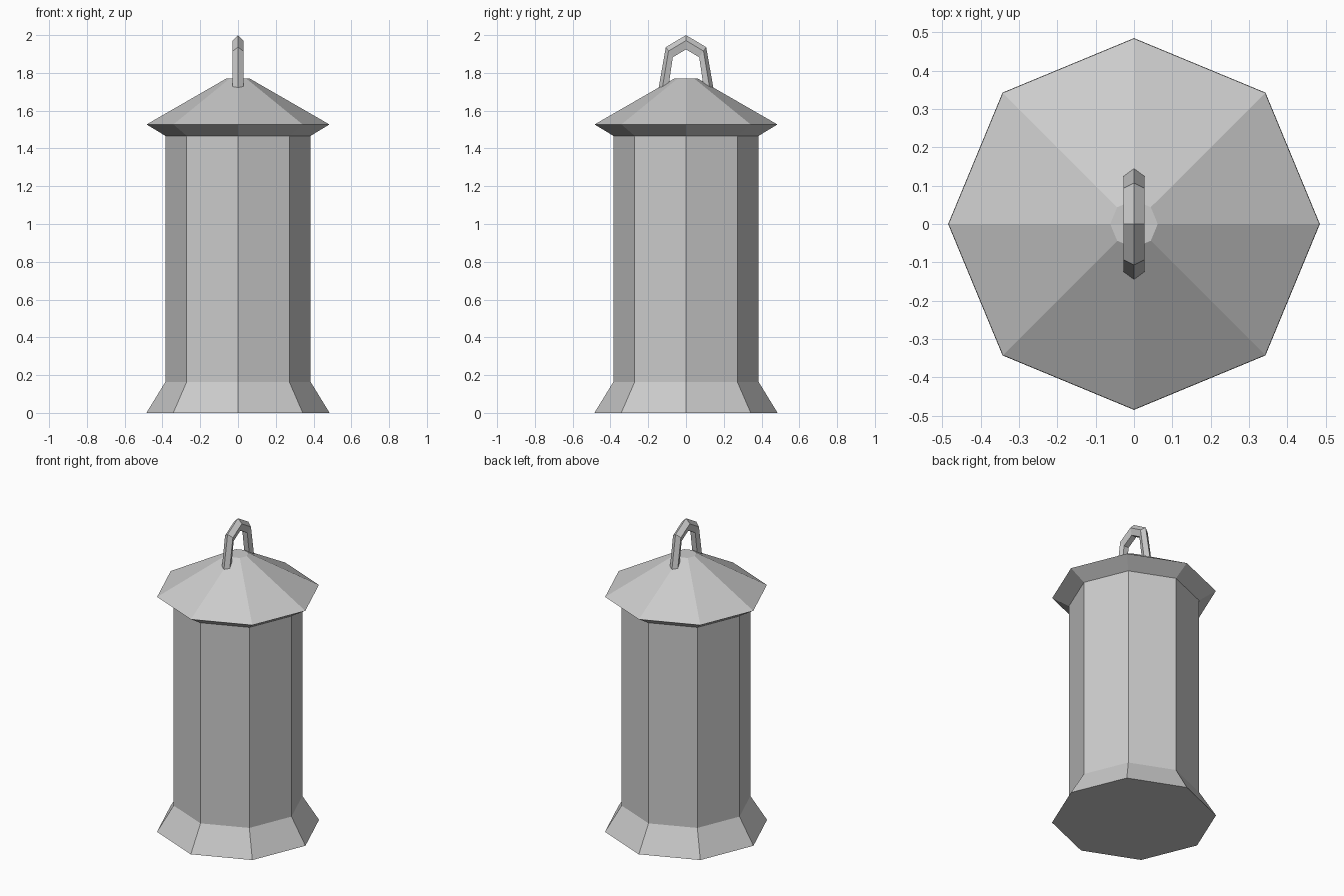
import bpy, bmesh, math

if "Cube" in bpy.data.objects:
    bpy.data.objects.remove(bpy.data.objects["Cube"])


def loft(name, rings):
    """Bridge a list of closed rings and cap both ends."""
    bm = bmesh.new()
    loops = [[bm.verts.new(p) for p in ring] for ring in rings]
    n = len(loops[0])
    for a, b in zip(loops, loops[1:]):
        for i in range(n):
            j = (i + 1) % n
            bm.faces.new((a[i], a[j], b[j], b[i]))
    bm.faces.new(loops[0][::-1])
    bm.faces.new(loops[-1])
    bmesh.ops.recalc_face_normals(bm, faces=bm.faces)
    mesh = bpy.data.meshes.new(name)
    bm.to_mesh(mesh)
    bm.free()
    obj = bpy.data.objects.new(name, mesh)
    bpy.context.collection.objects.link(obj)
    return obj


def octagon(r, z):
    return [(r * math.cos(i * math.pi / 4), r * math.sin(i * math.pi / 4), z)
            for i in range(8)]


# Eight-sided body: flared foot, straight wall, overhanging eave, sloped roof
profile = [(0.485, 0), (0.385, 0.163), (0.385, 1.467), (0.484, 1.527), (0.062, 1.77)]
loft("lantern_body", [octagon(r, z) for r, z in profile])

# Arched handle: five-sided bar with its ridge facing outward, mitred at the bends
# each entry: outer ridge (y, z), inner face (y, z)
half = [((0.145, 1.72), (0.095, 1.711)),
        ((0.107, 1.936), (0.070, 1.883))]
apex = [((0, 2.0), (0, 1.924))]
path = half + apex + [((-o[0], o[1]), (-i[0], i[1])) for o, i in reversed(half)]
section = [(0, 0), (0.028, 0.382), (0.0175, 1), (-0.0175, 1), (-0.028, 0.382)]
loft("carry_handle", [[(x, o[0] + (i[0] - o[0]) * t, o[1] + (i[1] - o[1]) * t)
                       for x, t in section] for o, i in path])
